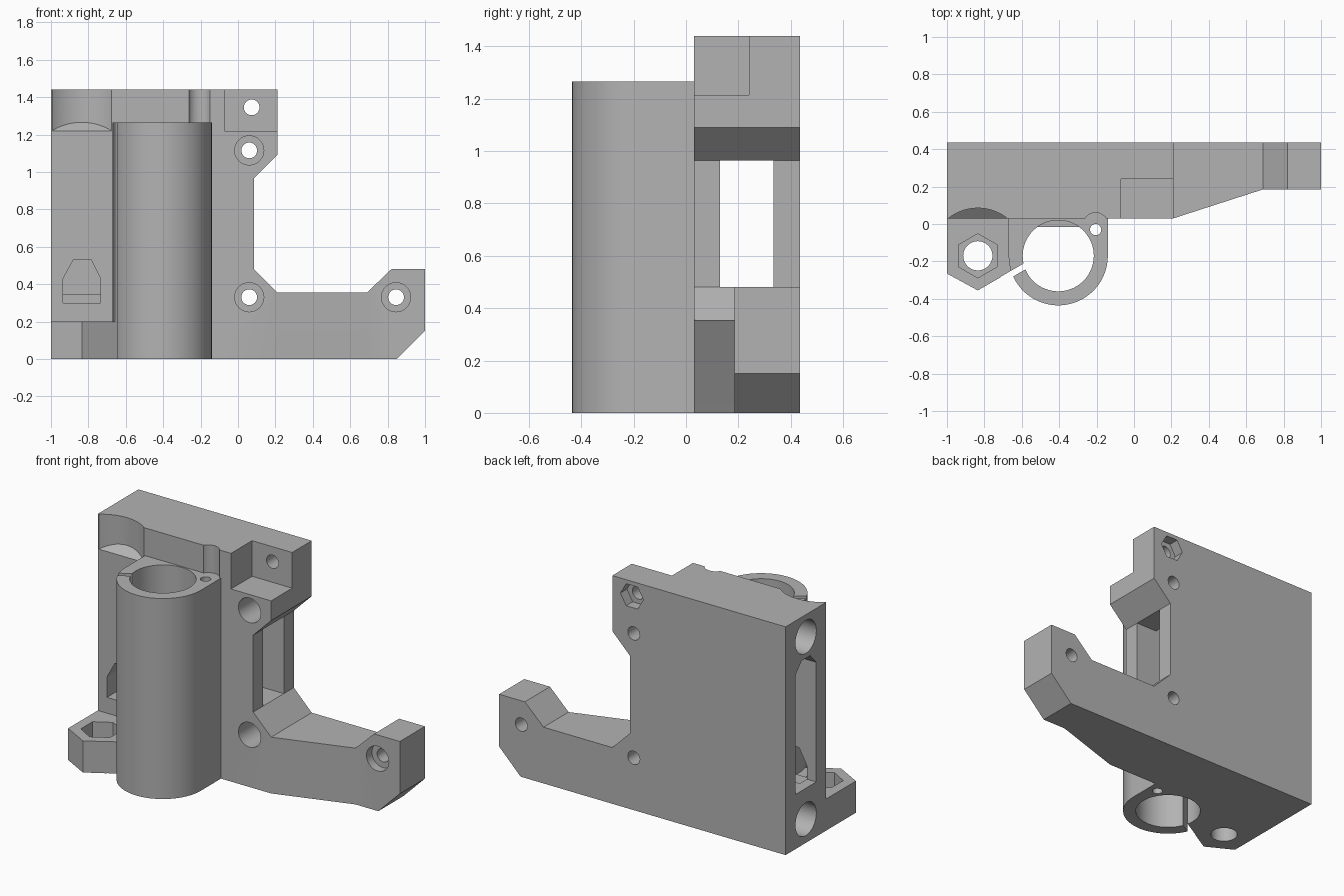
import bpy
import math
from mathutils import Matrix, Vector

scene = bpy.context.scene
if "Cube" in bpy.data.objects:
    bpy.data.objects.remove(bpy.data.objects["Cube"], do_unlink=True)

GREY = (0.45, 0.45, 0.45, 1)
grey = bpy.data.materials.new("plain grey plastic")
grey.use_nodes = True
grey.diffuse_color = GREY
grey.node_tree.nodes["Principled BSDF"].inputs["Base Color"].default_value = GREY

# Axis along which a profile is extruded -> how (u, v, w) maps to x, y, z
PLACE = {
    "x": lambda u, v, w: (w, u, v),
    "y": lambda u, v, w: (u, w, v),
    "z": lambda u, v, w: (u, v, w),
}


def prism(name, axis, outline, start, end):
    """Extrude a closed 2D outline along an axis."""
    import bmesh
    bm = bmesh.new()
    place = PLACE[axis]
    low = [bm.verts.new(place(u, v, start)) for u, v in outline]
    high = [bm.verts.new(place(u, v, end)) for u, v in outline]
    n = len(outline)
    bm.faces.new(low)
    bm.faces.new(high)
    for i in range(n):
        j = (i + 1) % n
        bm.faces.new((low[i], low[j], high[j], high[i]))
    bmesh.ops.recalc_face_normals(bm, faces=bm.faces)
    mesh = bpy.data.meshes.new(name)
    bm.to_mesh(mesh)
    bm.free()
    mesh.materials.append(grey)
    obj = bpy.data.objects.new(name, mesh)
    scene.collection.objects.link(obj)
    return obj


def circle(u, v, r, sides=64, turn=0):
    angles = [turn + math.tau * i / sides for i in range(sides)]
    return [(u + r * math.cos(a), v + r * math.sin(a)) for a in angles]


def rect(u0, u1, v0, v1):
    return [(u0, v0), (u1, v0), (u1, v1), (u0, v1)]


def combine(target, tool, operation):
    """Apply a boolean and discard the helper."""
    tool.hide_render = True
    mod = target.modifiers.new(operation.lower(), "BOOLEAN")
    mod.operation = operation
    mod.solver = "EXACT"
    mod.object = tool
    bpy.context.view_layer.objects.active = target
    bpy.ops.object.modifier_apply(modifier=mod.name)
    bpy.data.objects.remove(tool, do_unlink=True)


FRONT, BACK, TOP = 0.03, 0.435, 1.44
TUBE = (-0.405, -0.17)
NUT = (-0.835, -0.17)
TUBE_TOP = 1.265

# Plate with side arm
body = prism("bracket_body", "y", [
    (-1, 0), (0.85, 0), (1, 0.15), (1, 0.48), (0.82, 0.48), (0.69, 0.355),
    (0.21, 0.355), (0.085, 0.48), (0.085, 0.965), (0.21, 1.09),
    (0.21, TOP), (-1, TOP)], FRONT, BACK)


def cut(axis, outline, start, end):
    combine(body, prism("cutter", axis, outline, start, end), "DIFFERENCE")


def add(axis, outline, start, end):
    combine(body, prism("addition", axis, outline, start, end), "UNION")


# Tapered front of the arm
cut("z", [(0.21, FRONT), (0.21, -0.2), (1.2, -0.2), (1.2, 0.185), (0.69, 0.185)], -0.1, 0.7)

# Corner notch at the top
cut("z", rect(-0.07, 0.3, -0.1, 0.24), 1.215, 1.6)

# Clearance for the threaded rod, with a sloping floor
clearance = prism("rod_clearance", "z", circle(*NUT, 0.255), 1.22, 1.6)
for vert in clearance.data.vertices:
    if vert.co.z < 1.3:
        vert.co.z += 0.82 * (vert.co.y - FRONT)
combine(body, clearance, "DIFFERENCE")

# Clearance above the small side hole
cut("z", circle(-0.205, -0.005, 0.066, 32), TUBE_TOP, 1.6)

# Belt slot running through the plate
cut("x", [(0.13, 0.345), (0.335, 0.345), (0.335, 1.1), (0.275, 1.165),
          (0.19, 1.165), (0.13, 1.1)], -1.1, -0.06)
cut("x", rect(0.13, 0.335, 0.48, 0.965), -0.2, 0.2)

# Sockets for the two smooth rods
for z in (0.15, 1.3):
    cut("x", circle(0.233, z, 0.104, 48), -1.1, -0.13)

# Access window in the front
cut("y", [(-0.935, 0.3), (-0.735, 0.3), (-0.735, 0.43), (-0.785, 0.53),
          (-0.88, 0.53), (-0.935, 0.43)], -0.1, 0.2)

# Screw holes with counterbores
for x, z in ((0.06, 0.33), (0.06, 1.115), (0.845, 0.33)):
    cut("y", circle(x, z, 0.042, 32), -0.1, 0.6)
    cut("y", circle(x, z, 0.078, 32), -0.1, 0.24)

# Tension screw hole with hexagonal nut trap at the back
cut("y", circle(0.073, 1.345, 0.042, 32), 0.1, 0.6)
cut("y", circle(0.073, 1.345, 0.08, 6), 0.37, 0.6)

# Nut block at the foot
add("z", [(-1, 0.05), (-1, -0.265), (-0.835, -0.355), (-0.58, -0.208), (-0.58, 0.05)], 0, 0.2)

# Bearing tube and its web to the plate
add("z", circle(*TUBE, 0.265, 96), 0, TUBE_TOP)
add("z", rect(-0.67, -0.14, TUBE[1], 0.05), 0, TUBE_TOP)

# Bearing bore, side hole and nut trap
cut("z", circle(*TUBE, 0.19, 96), -0.1, 1.4)
cut("z", circle(-0.205, -0.03, 0.03, 24), -0.1, 1.4)
cut("z", circle(*NUT, 0.078, 48), -0.1, 0.3)
cut("z", circle(*NUT, 0.118, 6, math.pi / 6), 0.09, 0.3)

# Flat rib inside the bore
add("z", rect(-0.54, -0.27, -0.015, 0.04), 0.3, 1.0)

# Slanted clamping slit along the tube
slit = prism("slit", "z", rect(-0.1, 0.08, -0.016, 0.016), -0.1, 1.4)
slit.data.transform(Matrix.Translation(Vector((-0.62, -0.247, 0)))
                    @ Matrix.Rotation(math.radians(30), 4, "Z"))
combine(body, slit, "DIFFERENCE")

# Smooth round surfaces, keep the edges crisp
bpy.ops.object.select_all(action="DESELECT")
body.select_set(True)
bpy.context.view_layer.objects.active = body
bpy.ops.object.shade_smooth_by_angle(angle=math.radians(25))
